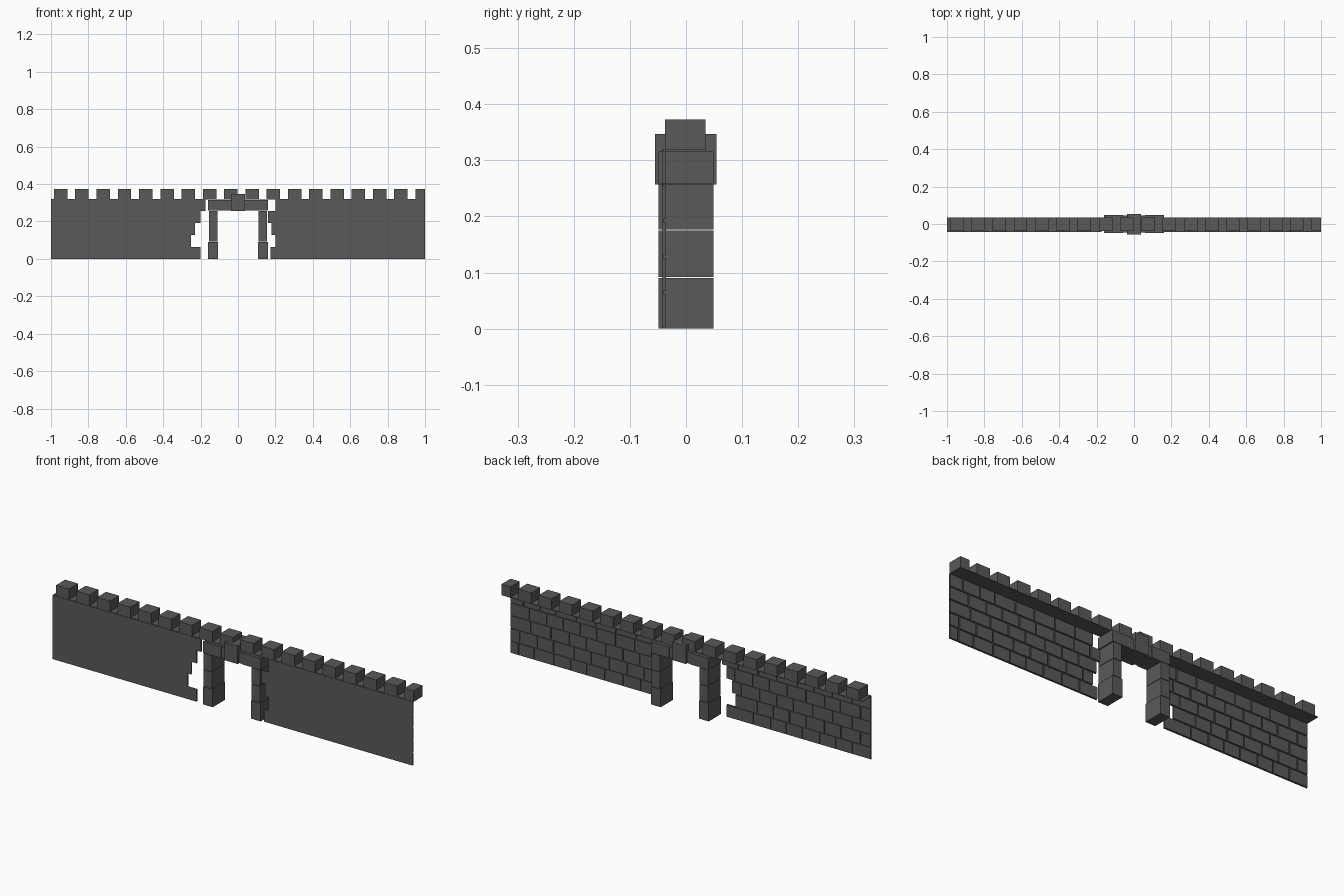
import bpy
import bmesh
import random

random.seed(4)
cube = bpy.data.objects.get("Cube")
if cube:
    bpy.data.objects.remove(cube, do_unlink=True)

# Single stone colour
stone = bpy.data.materials.new("dark_grey_stone")
stone.use_nodes = True
GREY = (0.1, 0.1, 0.102, 1)
stone.diffuse_color = GREY
bsdf = stone.node_tree.nodes["Principled BSDF"]
bsdf.inputs["Base Color"].default_value = GREY
bsdf.inputs["Roughness"].default_value = 0.9


def finish(name, bm):
    bmesh.ops.recalc_face_normals(bm, faces=bm.faces)
    mesh = bpy.data.meshes.new(name)
    bm.to_mesh(mesh)
    bm.free()
    mesh.materials.append(stone)
    obj = bpy.data.objects.new(name, mesh)
    bpy.context.collection.objects.link(obj)
    return obj


def add_box(bm, x, y, z):
    verts = bmesh.ops.create_cube(bm, size=1)["verts"]
    for v in verts:
        for i, (lo, hi) in enumerate((x, y, z)):
            v.co[i] = lo + (v.co[i] + 0.5) * (hi - lo)


def box(name, x, y, z):
    bm = bmesh.new()
    add_box(bm, x, y, z)
    return finish(name, bm)


WALL_TOP = 0.32
COURSE = WALL_TOP / 5
FRONT, SHEET, BRICK = -0.042, -0.04, -0.0355
GAP = 0.003


def wall(side, outer, edges):
    # Thin sheet with a stepped inner edge, one step per course
    outline = [(outer, WALL_TOP), (outer, 0)]
    for row, edge in enumerate(edges):
        outline += [(edge, row * COURSE), (edge, (row + 1) * COURSE)]
    bm = bmesh.new()
    face = bm.faces.new([bm.verts.new((x, FRONT, z)) for x, z in outline])
    ext = bmesh.ops.extrude_face_region(bm, geom=[face])["geom"]
    for v in ext:
        if isinstance(v, bmesh.types.BMVert):
            v.co.y = SHEET
    finish(side + "_wall_sheet", bm)

    # Raised bricks in staggered courses on the rear
    bm = bmesh.new()
    for row, edge in enumerate(edges):
        lo, hi = min(outer, edge), max(outer, edge)
        x = lo
        step = 0.055 if row % 2 else 0.1
        while x < hi - 0.001:
            end = x + step
            if hi - end < 0.04:
                end = hi
            left = x if x == lo else x + GAP
            right = end if end == hi else end - GAP
            add_box(bm, (left, right), (SHEET - 0.001, BRICK),
                    (row * COURSE + GAP, (row + 1) * COURSE - GAP))
            x = end
            step = random.uniform(0.085, 0.115)
    finish(side + "_wall_bricks", bm)


wall("right", -1, (-0.2, -0.25, -0.23, -0.2, -0.175))
wall("left", 1, (0.175, 0.2, 0.18, 0.16, 0.2))

# Walkway and battlements
DEPTH = (-0.037, 0.035)
box("walkway", (-1, 1), DEPTH, (WALL_TOP - 0.002, WALL_TOP + 0.001))
bm = bmesh.new()
for i in range(18):
    x = -0.984 + i * 0.1137
    add_box(bm, (x, min(x + 0.072, 1)), DEPTH, (WALL_TOP + 0.001, 0.373))
finish("battlements", bm)

# Gateway pillars, lintels and keystone
for side, s in (("right", -1), ("left", 1)):
    for n, (z0, z1, inset) in enumerate(((0, 0.09, 0), (0.092, 0.175, 0.004),
                                         (0.177, 0.257, 0.004))):
        xs = sorted((s * (0.106 + inset), s * (0.16 - inset)))
        box(f"{side}_pillar_block_{n + 1}", xs, (-0.049, 0.049), (z0, z1))
    box(side + "_lintel", sorted((s * 0.06, s * 0.16)),
        (-0.049, 0.049), (0.259, 0.316))
    box(side + "_lintel_inner", sorted((s * 0.036, s * 0.06)),
        (-0.045, 0.045), (0.259, 0.316))
box("keystone", (-0.037, 0.037), (-0.055, 0.054), (0.257, 0.347))
